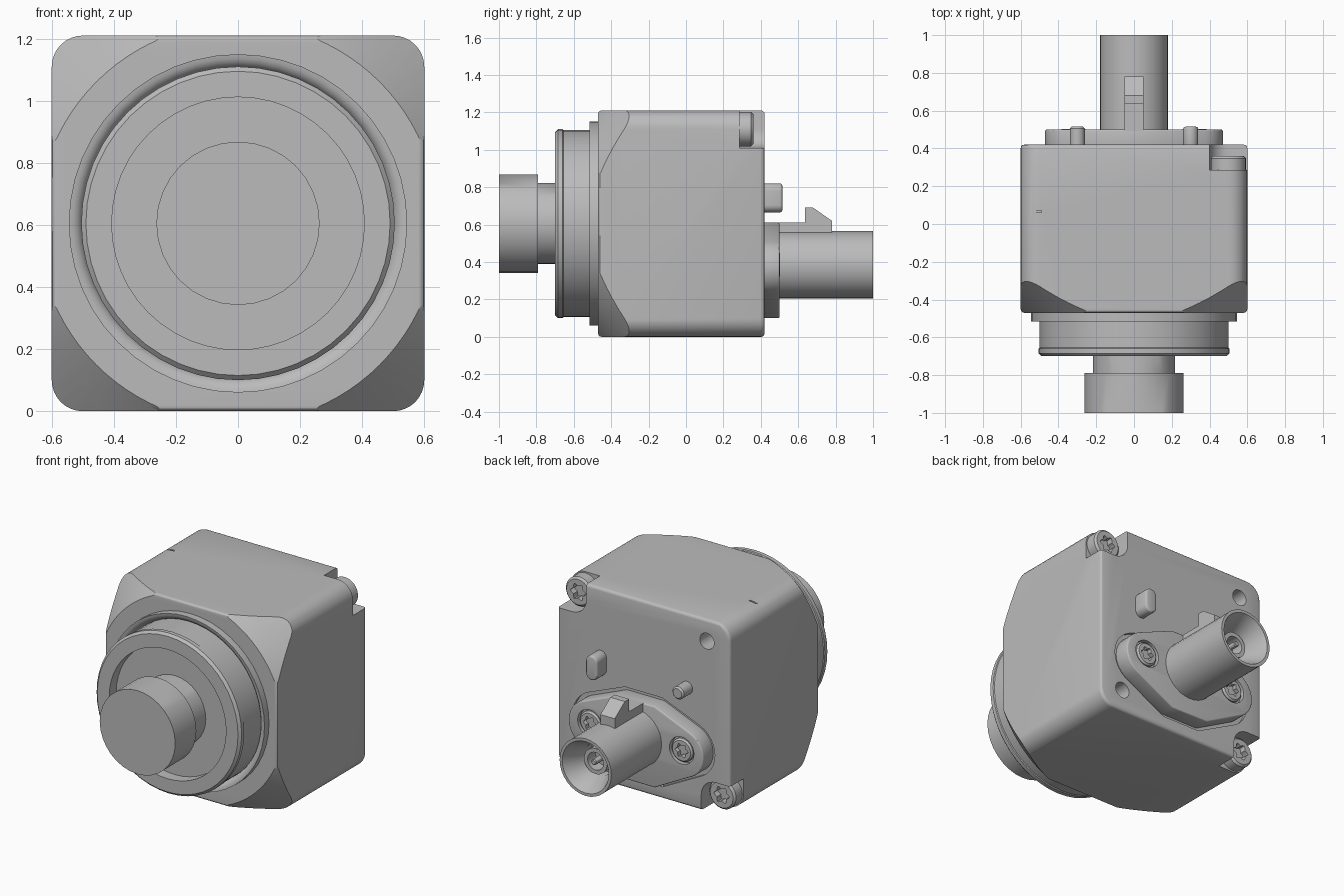
import bpy, bmesh, math
from mathutils import Vector
from mathutils.geometry import convex_hull_2d

old = bpy.data.objects.get("Cube")
if old:
    bpy.data.objects.remove(old, do_unlink=True)

grey = bpy.data.materials.new("plain_grey")
grey.use_nodes = True
colour = (0.5, 0.5, 0.5, 1)
grey.diffuse_color = colour
grey.node_tree.nodes["Principled BSDF"].inputs["Base Color"].default_value = colour

MID = 0.605       # height of the lens axis
PLUG = 0.385      # height of the connector axis
BACK = 0.42       # rear face of the housing


def finish(bm, name):
    bmesh.ops.recalc_face_normals(bm, faces=bm.faces)
    mesh = bpy.data.meshes.new(name)
    bm.to_mesh(mesh)
    bm.free()
    mesh.materials.append(grey)
    ob = bpy.data.objects.new(name, mesh)
    bpy.context.collection.objects.link(ob)
    return ob


def lathe(name, profile, x=0, z=MID, n=32):
    """Turn (radius, y) points around an axis parallel to y."""
    bm = bmesh.new()
    rings = []
    for r, y in profile:
        count = n if r > 0 else 1
        rings.append([bm.verts.new((x + r * math.cos(i * math.tau / n), y,
                                    z + r * math.sin(i * math.tau / n)))
                      for i in range(count)])
    for a, b in zip(rings, rings[1:]):
        for i in range(n):
            j = (i + 1) % n
            quad = [a[i % len(a)], a[j % len(a)], b[j % len(b)], b[i % len(b)]]
            bm.faces.new(list(dict.fromkeys(quad)))
    return finish(bm, name)


def rod(name, r, y0, y1, x=0, z=MID, n=32, soft=0.0):
    return lathe(name, [(0, y0), (r, y0), (r, y1 - soft), (r - soft, y1), (0, y1)], x, z, n)


def prism(name, points, lo, hi, axis="y", soft=0.0):
    """Extrude an outline: (x, z) along y, or (y, z) along x."""
    bm = bmesh.new()
    place = (lambda p, d: (p[0], d, p[1])) if axis == "y" else (lambda p, d: (d, p[0], p[1]))
    ends = [[bm.verts.new(place(p, d)) for p in points] for d in (lo, hi)]
    faces = [bm.faces.new(e) for e in ends]
    for i in range(len(points)):
        j = (i + 1) % len(points)
        bm.faces.new([ends[0][i], ends[0][j], ends[1][j], ends[1][i]])
    bmesh.ops.recalc_face_normals(bm, faces=bm.faces)
    if soft:
        bmesh.ops.bevel(bm, geom=[e for f in faces for e in f.edges], offset=soft,
                        segments=3, profile=0.5, affect="EDGES")
    return finish(bm, name)


def circle(x, z, r, n=32):
    return [(x + r * math.cos(i * math.tau / n), z + r * math.sin(i * math.tau / n))
            for i in range(n)]


def hull(points):
    vecs = [Vector(p) for p in points]
    return [points[i] for i in convex_hull_2d(vecs)]


def box(name, x0, x1, y0, y1, z0, z1):
    return prism(name, [(x0, z0), (x1, z0), (x1, z1), (x0, z1)], y0, y1)


def cut(ob, tool, operation="DIFFERENCE"):
    mod = ob.modifiers.new("cut", "BOOLEAN")
    mod.operation, mod.object, mod.solver = operation, tool, "EXACT"
    bpy.context.view_layer.objects.active = ob
    bpy.ops.object.modifier_apply(modifier=mod.name)
    bpy.data.objects.remove(tool, do_unlink=True)


def star(x, z, r, y0, y1):
    pts = []
    for i in range(24):
        a = i * math.tau / 24
        rr = r * (0.83 + 0.17 * math.cos(6 * a))
        pts.append((x + rr * math.cos(a), z + rr * math.sin(a)))
    return prism("star_cutter", pts, y0, y1)


def flange_outline(grow=0.0):
    ears = circle(0.32, 0.37, 0.15 + grow) + circle(-0.32, 0.37, 0.15 + grow)
    core = [(sx * 0.13, z) for sx in (-1, 1) for z in (0.1 - grow, 0.61 + grow)]
    return hull(ears + core)


# Housing: rounded block with cone-trimmed front corners
corners = []
for sx in (-1, 1):
    for sz in (-1, 1):
        corners += circle(sx * 0.5, MID + sz * 0.505, 0.1)
housing = prism("housing", hull(corners), -0.47, BACK, soft=0.018)
cut(housing, lathe("cone_cutter", [(0, -0.6), (0.53, -0.6), (0.64, -0.475), (0.655, -0.46),
                                   (1.0, -0.115), (1.0, 0.6), (0, 0.6)], n=96), "INTERSECT")

# Corner notches with their screws, and the two open holes
for s in (-1, 1):
    x, z = s * 0.5, MID + s * 0.505
    pocket = hull(circle(x, z, 0.1) + [(x - s * 0.1, z + s * 0.3), (x + s * 0.3, z + s * 0.3),
                                      (x + s * 0.3, z - s * 0.1)])
    cut(housing, prism("notch_cutter", pocket, 0.285, 0.6))
    screw = rod("corner_screw", 0.092, 0.27, 0.36, x, z, soft=0.012)
    cut(screw, star(x, z, 0.055, 0.32, 0.5))
    cut(housing, rod("hole_cutter", 0.05, 0.3, 0.6, -s * 0.44, MID + s * 0.47))

# Shallow seat around the flange, and a short seam on the roof
cut(housing, prism("seat_cutter", flange_outline(0.025), BACK - 0.02, 0.6))
cut(housing, box("seam_cutter", -0.7, -0.49, 0.062, 0.072, 1.2, 1.3))

# Lens barrel with flared root and recessed front
root = [(0.5 + 0.045 * (1 - math.sin(a)), -0.515 + 0.045 * (1 - math.cos(a)))
        for a in [i * math.pi / 10 for i in range(5, -1, -1)]]
lathe("lens_barrel", [(0, -0.63), (0.407, -0.63), (0.407, -0.7), (0.49, -0.7),
                      (0.505, -0.685), (0.505, -0.66), (0.5, -0.655)] + root
      + [(0.545, -0.44), (0, -0.44)], n=48)

# Lens neck and front cap
rod("lens_neck", 0.217, -0.8, -0.62)
rod("lens_cap", 0.263, -0.79, -1.0)

# Connector flange with countersunk screws
flange = prism("connector_flange", flange_outline(), BACK - 0.03, 0.5, soft=0.008)
for x in (-0.32, 0.32):
    cut(flange, rod("bore_cutter", 0.085, 0.47, 0.6, x, PLUG))
    screw = rod("flange_screw", 0.073, 0.46, 0.502, x, PLUG, soft=0.01)
    cut(screw, star(x, PLUG, 0.046, 0.475, 0.6))

# Connector tube, flared mouth, inner sleeve and centre pin
lathe("connector_tube", [(0, 0.48), (0.18, 0.48), (0.18, 1.0), (0.162, 1.0), (0.1, 0.87),
                         (0.1, 0.8), (0, 0.8)], z=PLUG)
lathe("inner_sleeve", [(0, 0.79), (0.08, 0.79), (0.08, 0.9), (0.055, 0.9), (0.055, 0.82),
                       (0, 0.82)], z=PLUG)
rod("centre_pin", 0.018, 0.81, 0.92, z=PLUG, n=12, soft=0.005)

# Locking key on top of the tube
prism("locking_key", [(0.49, 0.5), (0.49, 0.61), (0.637, 0.61), (0.637, 0.69), (0.68, 0.69),
                      (0.78, 0.62), (0.78, 0.5)], -0.05, 0.05, axis="x")

# Locating bosses on the rear face
prism("oval_boss", hull(circle(0.3, 0.705, 0.04) + circle(0.3, 0.78, 0.04)),
      BACK - 0.02, 0.515, soft=0.012)
rod("round_boss", 0.04, BACK - 0.02, 0.515, -0.3, 0.745, soft=0.01)

# Smooth shading with crisp edges
bpy.ops.object.select_all(action="DESELECT")
for ob in bpy.context.collection.objects:
    if ob.type == "MESH":
        ob.select_set(True)
        bpy.context.view_layer.objects.active = ob
bpy.ops.object.shade_smooth_by_angle(angle=math.radians(30))
